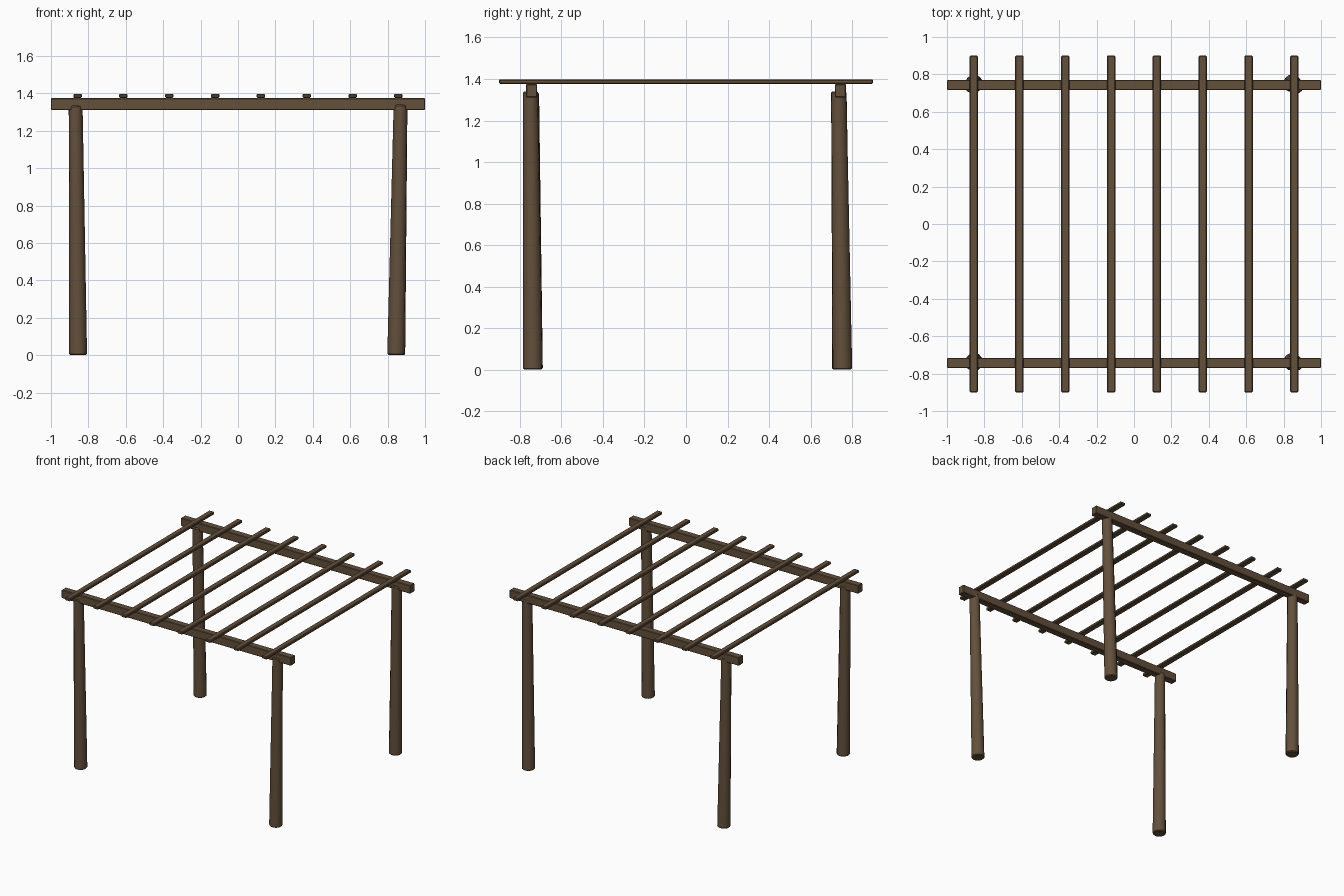
import bpy
from mathutils import Vector

cube = bpy.data.objects.get("Cube")
if cube:
    bpy.data.objects.remove(cube, do_unlink=True)

wood = bpy.data.materials.new("brown wood")
wood.use_nodes = True
colour = (0.125, 0.08, 0.045, 1)
wood.diffuse_color = colour
wood.node_tree.nodes["Principled BSDF"].inputs["Base Color"].default_value = colour


def timber(name, centre, size, bevel):
    """Squared timber with softly chamfered edges."""
    bpy.ops.mesh.primitive_cube_add(size=1, location=centre)
    obj = bpy.context.object
    obj.name = name
    obj.scale = size
    bpy.ops.object.transform_apply(location=False, rotation=False, scale=True)
    chamfer = obj.modifiers.new("chamfer", "BEVEL")
    chamfer.width = bevel
    chamfer.segments = 1
    obj.data.materials.append(wood)


def post(name, bottom, top):
    """Tapered round log, leaning from bottom to top."""
    bottom, top = Vector(bottom), Vector(top)
    axis = top - bottom
    bpy.ops.mesh.primitive_cone_add(vertices=12, radius1=0.048, radius2=0.037,
                                    depth=axis.length, location=(bottom + top) / 2)
    obj = bpy.context.object
    obj.name = name
    obj.rotation_euler = axis.to_track_quat("Z", "Y").to_euler()
    chamfer = obj.modifiers.new("worn rim", "BEVEL")
    chamfer.width = 0.006
    chamfer.limit_method = "ANGLE"
    chamfer.angle_limit = 0.9
    obj.data.materials.append(wood)
    bpy.ops.object.shade_smooth_by_angle(angle=0.7)


# Leaning corner posts
post("front_right_post", (-0.855, -0.737, 0.002), (-0.868, -0.744, 1.335))
post("front_left_post", (0.846, -0.737, 0.002), (0.869, -0.748, 1.34))
post("back_right_post", (-0.855, 0.75, 0.002), (-0.868, 0.737, 1.335))
post("back_left_post", (0.846, 0.752, 0.002), (0.869, 0.735, 1.34))

# Long beams resting over the posts
for side, y in (("front", -0.743), ("back", 0.743)):
    timber(side + "_beam", (0, y, 1.343), (2, 0.054, 0.065), 0.004)

# Evenly spaced rafters
for i in range(8):
    x = (i - 3.5) * 0.245
    timber(f"rafter_{i + 1}", (x, 0, 1.387), (0.045, 1.8, 0.022), 0.005)
